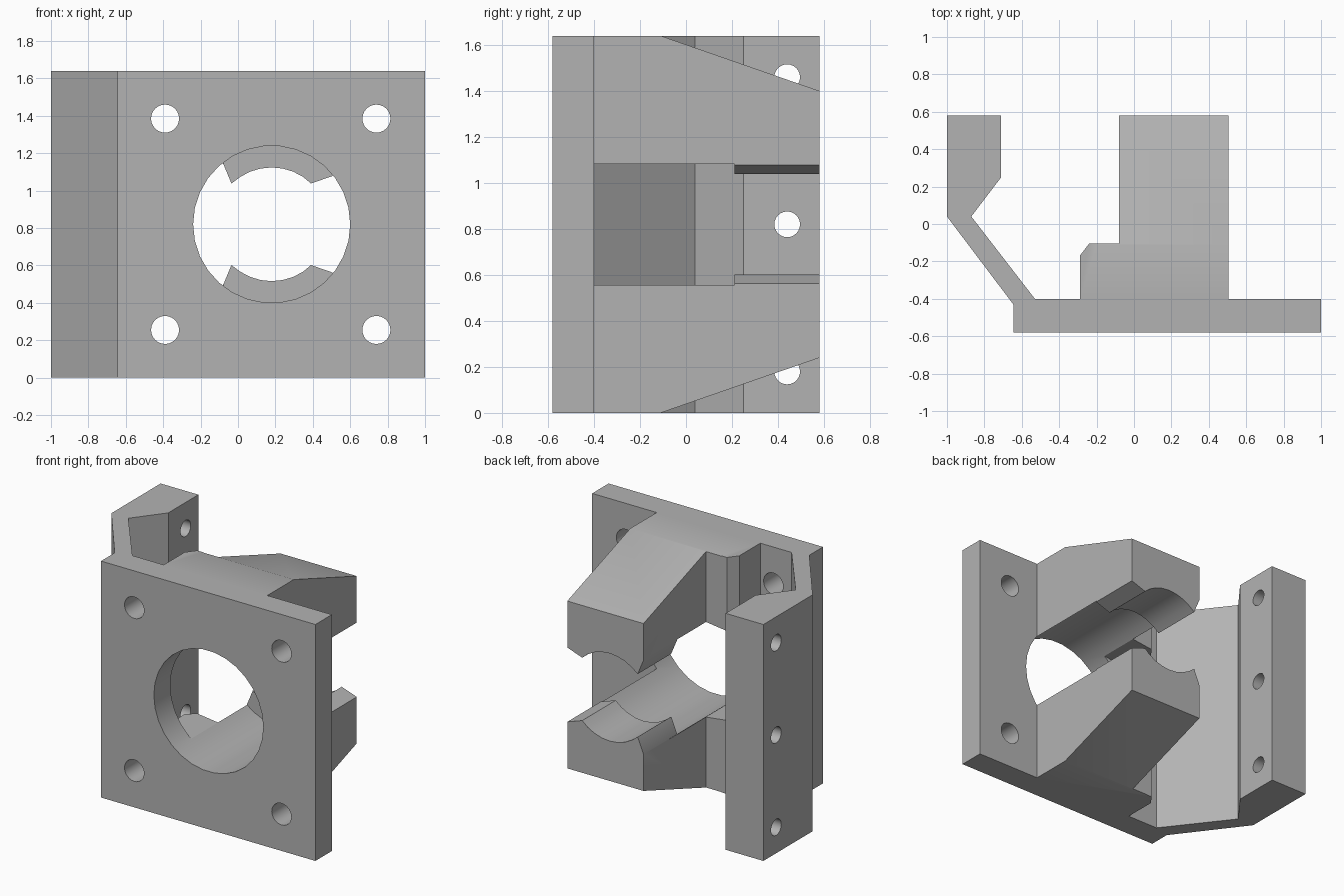
import bpy
import math
from mathutils import Vector

cube = bpy.data.objects.get("Cube")
if cube:
    bpy.data.objects.remove(cube, do_unlink=True)

HEIGHT = 1.64
MID = HEIGHT / 2
BORE_X = 0.18

grey = bpy.data.materials.new("plain grey")
grey.use_nodes = True
colour = (0.45, 0.45, 0.45, 1)
grey.diffuse_color = colour
grey.node_tree.nodes["Principled BSDF"].inputs["Base Color"].default_value = colour


def prism(name, outline, axis, start, end):
    """Extrude a 2D outline along an axis; outline holds the other two axes in order."""
    def place(p, d):
        co = list(p)
        co.insert("xyz".index(axis), d)
        return Vector(co)
    n = len(outline)
    verts = [place(p, d) for d in (start, end) for p in outline]
    faces = [tuple(range(n))[::-1], tuple(range(n, 2 * n))]
    faces += [(i, (i + 1) % n, n + (i + 1) % n, n + i) for i in range(n)]
    mesh = bpy.data.meshes.new(name)
    mesh.from_pydata(verts, [], faces)
    mesh.materials.append(grey)
    obj = bpy.data.objects.new(name, mesh)
    bpy.context.collection.objects.link(obj)
    # Make every face point outwards
    bpy.context.view_layer.objects.active = obj
    bpy.ops.object.select_all(action="DESELECT")
    obj.select_set(True)
    bpy.ops.object.mode_set(mode="EDIT")
    bpy.ops.mesh.select_all(action="SELECT")
    bpy.ops.mesh.normals_make_consistent(inside=False)
    bpy.ops.object.mode_set(mode="OBJECT")
    return obj


def arc(u, v, radius, first, last, steps):
    angles = [math.radians(first + (last - first) * i / steps) for i in range(steps + 1)]
    return [(u + radius * math.cos(a), v + radius * math.sin(a)) for a in angles]


def circle(u, v, radius, sides):
    return arc(u, v, radius, 0, 360, sides)[:-1]


def flip(outline):
    """Mirror an outline about mid height."""
    return [(u, HEIGHT - v) for u, v in reversed(outline)]


def cut(cutter):
    cutter.hide_render = True
    bpy.context.view_layer.objects.active = body
    mod = body.modifiers.new("cut", "BOOLEAN")
    mod.operation = "DIFFERENCE"
    mod.solver = "EXACT"
    mod.object = cutter
    bpy.ops.object.modifier_apply(modifier=mod.name)
    bpy.data.objects.remove(cutter, do_unlink=True)


# Face plate, cradle block and bent side arm as one solid
body = prism("motor_mount", [
    (-0.645, -0.58), (1, -0.58), (1, -0.4), (0.505, -0.4), (0.505, 0.58),
    (-0.08, 0.58), (-0.08, -0.105), (-0.24, -0.105), (-0.29, -0.17), (-0.29, -0.4),
    (-0.53, -0.4), (-0.87, 0.04), (-0.71, 0.25), (-0.71, 0.58), (-1, 0.58),
    (-1, 0.04), (-0.645, -0.43)], "z", 0, HEIGHT)

# Sloped top and bottom of the cradle
slope = [(-0.11, HEIGHT), (0.61, 1.39), (0.61, 1.8), (-0.11, 1.8)]
for wedge in (slope, flip(slope)):
    cut(prism("slope_cutter", wedge, "x", -0.2, 0.7))

# Large bore through the plate and the front of the cradle
cut(prism("bore_cutter", circle(BORE_X, MID, 0.42, 30), "y", -0.8, 0.212))

# Narrower bore with splayed lips at the back of the cradle
lip = ([(0.8, 1.18), (0.39, 1.038)]
       + arc(BORE_X, MID, 0.304, 45, 135, 8)[1:-1]
       + [(-0.035, 1.038), (-0.09, 1.17), (-0.3, 1.17)])
cut(prism("lip_cutter", lip + flip(lip), "y", 0.2, 0.8))

# Open side of the cradle facing the arm
side = [(-0.4, 1.11), (-0.078, 1.15)]
cut(prism("side_cutter", side + flip(side), "y", -0.4, 0.3))

# Screw holes in the plate
for x in (-0.39, 0.74):
    for z in (0.255, 1.385):
        cut(prism("plate_hole_cutter", circle(x, z, 0.075, 24), "y", -0.8, -0.3))

# Screw holes in the arm
for z in (0.18, MID, 1.46):
    cut(prism("arm_hole_cutter", circle(0.44, z, 0.056, 24), "x", -1.2, -0.6))

# Smooth bores, crisp edges
bpy.ops.object.select_all(action="DESELECT")
body.select_set(True)
bpy.context.view_layer.objects.active = body
bpy.ops.object.shade_smooth_by_angle(angle=math.radians(25))
